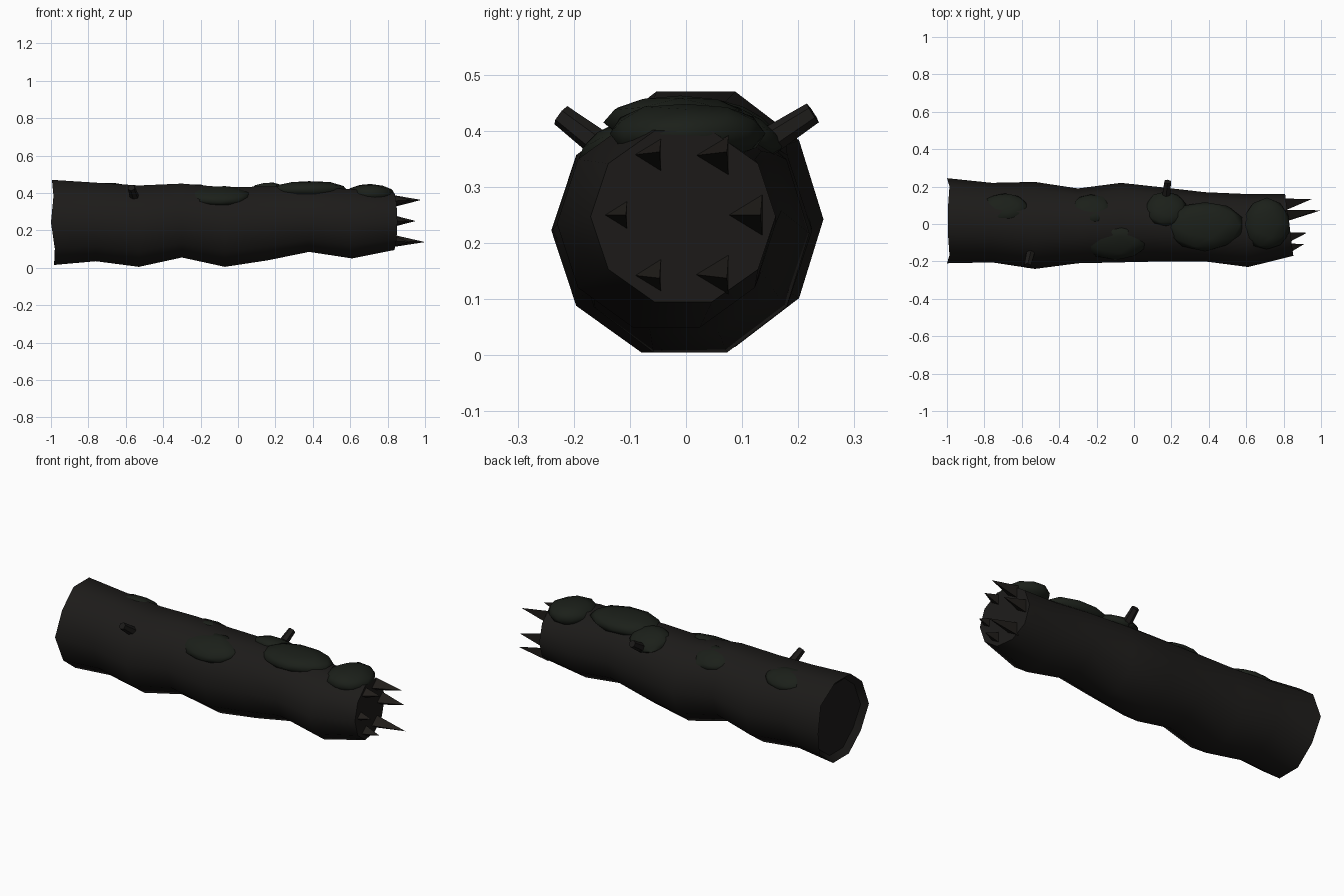
import bpy, bmesh, math, random
from mathutils import Vector, Matrix

if "Cube" in bpy.data.objects:
    bpy.data.objects.remove(bpy.data.objects["Cube"])

random.seed(4)
SIDES = 10


def material(name, col):
    m = bpy.data.materials.new(name)
    m.diffuse_color = (*col, 1)
    m.use_nodes = True
    m.node_tree.nodes["Principled BSDF"].inputs["Base Color"].default_value = m.diffuse_color
    return m


bark = material("dark_bark", (0.012, 0.011, 0.01))
wood = material("dark_wood", (0.014, 0.012, 0.01))
moss = material("dark_moss", (0.011, 0.014, 0.01))


def finish(bm, name, mat, smooth=None):
    bmesh.ops.recalc_face_normals(bm, faces=bm.faces)
    me = bpy.data.meshes.new(name)
    bm.to_mesh(me)
    bm.free()
    ob = bpy.data.objects.new(name, me)
    bpy.context.collection.objects.link(ob)
    me.materials.append(mat)
    if smooth:
        bpy.ops.object.select_all(action='DESELECT')
        ob.select_set(True)
        bpy.context.view_layer.objects.active = ob
        bpy.ops.object.shade_smooth_by_angle(angle=math.radians(smooth))
    return ob


# Log trunk: x, y min, y max, z min, z max of each cross-section
sections = [
    (-0.985, -0.21, 0.245, 0.015, 0.47),
    (-0.76, -0.205, 0.22, 0.035, 0.455),
    (-0.53, -0.24, 0.225, 0.005, 0.44),
    (-0.30, -0.21, 0.19, 0.055, 0.45),
    (-0.07, -0.205, 0.22, 0.005, 0.43),
    (0.16, -0.20, 0.195, 0.04, 0.435),
    (0.38, -0.20, 0.17, 0.085, 0.43),
    (0.61, -0.23, 0.16, 0.05, 0.42),
    (0.83, -0.17, 0.16, 0.095, 0.40),
]
bm = bmesh.new()
rings = []
for i, (x, y0, y1, z0, z1) in enumerate(sections):
    ring = []
    for k in range(SIDES):
        a = math.tau * k / SIDES
        dx = 0
        if i == 0:
            dx = -0.015 * math.cos(a * 2) ** 2 + 0.012 * max(0, -math.sin(a))
        elif i == len(sections) - 1:
            dx = -0.022 * math.cos(a)
        ring.append(bm.verts.new((x + dx,
                                  (y0 + y1) / 2 + (y1 - y0) / 2 * math.cos(a),
                                  (z0 + z1) / 2 + (z1 - z0) / 2 * math.sin(a) / 0.951)))
    rings.append(ring)
for r, s in zip(rings, rings[1:]):
    for k in range(SIDES):
        n = (k + 1) % SIDES
        bm.faces.new((r[k], r[n], s[n], s[k]))
left = bm.faces.new(rings[0])
bm.faces.new(rings[-1])
bmesh.ops.recalc_face_normals(bm, faces=bm.faces)

# Recessed heartwood at the sawn end
bmesh.ops.inset_region(bm, faces=[left], thickness=0.03, use_even_offset=True)
bmesh.ops.translate(bm, verts=list(left.verts), vec=(0.03, 0, 0))
finish(bm, "log_trunk", bark, 40)

# Splinters around the broken end, three-sided, as (angle, tip x)
for i, (deg, tip) in enumerate([(0, 0.95), (60, 0.98), (120, 0.925),
                                (180, 0.91), (240, 0.92), (300, 1.0)]):
    a = math.radians(deg)
    y, z = -0.005 + 0.12 * math.cos(a), 0.25 + 0.122 * math.sin(a)
    bm = bmesh.new()
    base = [bm.verts.new((0.81, y + 0.042 * math.cos(t), z + 0.042 * math.sin(t)))
            for t in (math.pi, math.pi / 3, -math.pi / 3)]
    top = bm.verts.new((tip, y + 0.018, z + 0.008 * math.sin(a)))
    bm.faces.new(base)
    for k in range(3):
        bm.faces.new((base[k], base[(k + 1) % 3], top))
    finish(bm, f"splinter_{i + 1}", wood)


# Broken branch stubs
def stub(name, start, end, r0, r1):
    start, end = Vector(start), Vector(end)
    d = end - start
    bm = bmesh.new()
    bmesh.ops.create_cone(bm, cap_ends=True, segments=6, radius1=r0, radius2=r1,
                          depth=d.length,
                          matrix=Matrix.Translation((start + end) / 2)
                          @ d.to_track_quat('Z', 'Y').to_matrix().to_4x4())
    finish(bm, name, bark, 40)


stub("branch_stub_back", (0.17, 0.13, 0.37), (0.18, 0.226, 0.432), 0.026, 0.02)
stub("branch_stub_front", (-0.55, -0.14, 0.365), (-0.57, -0.223, 0.428), 0.026, 0.02)

# Moss patches: flattened lumpy domes as centre, radii, sideways tilt
patches = [
    ((0.38, -0.01, 0.415), (0.21, 0.135, 0.05), 0),
    ((0.71, 0.0, 0.395), (0.13, 0.145, 0.055), 0),
    ((-0.10, -0.10, 0.385), (0.18, 0.10, 0.04), 22),
    ((0.17, 0.08, 0.405), (0.11, 0.10, 0.04), -20),
    ((-0.23, 0.08, 0.405), (0.11, 0.085, 0.03), -22),
    ((-0.69, 0.09, 0.415), (0.13, 0.08, 0.03), -22),
]
for i, (c, rad, tilt) in enumerate(patches):
    bm = bmesh.new()
    bmesh.ops.create_icosphere(bm, subdivisions=2, radius=1)
    for v in bm.verts:
        v.co *= random.uniform(0.93, 1.03)
    m = (Matrix.Translation(c) @ Matrix.Rotation(math.radians(tilt), 4, 'X')
         @ Matrix.Diagonal((*rad, 1)))
    bm.transform(m)
    finish(bm, f"moss_patch_{i + 1}", moss, 60)
